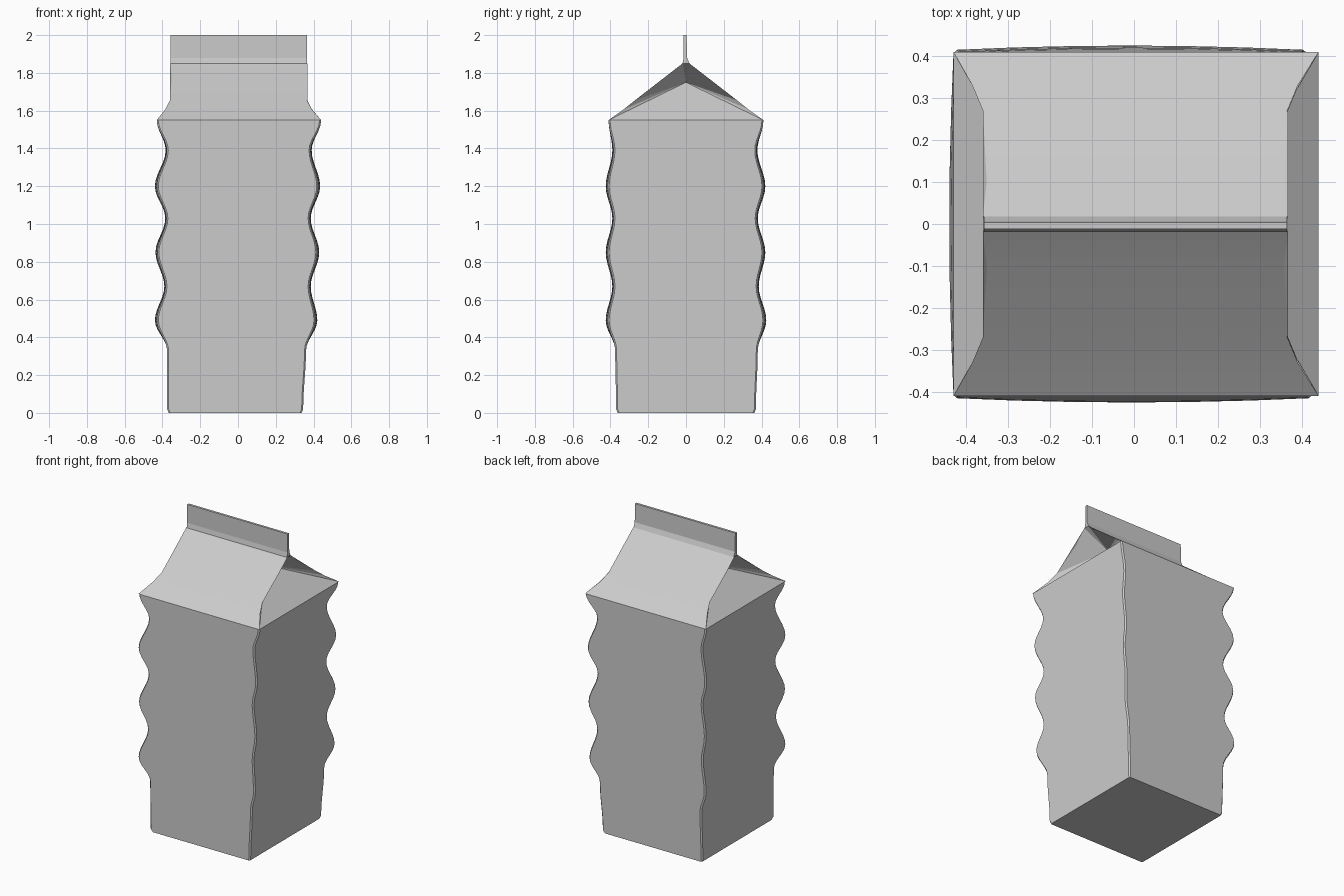
import bpy, bmesh, math
from mathutils import Vector

cube = bpy.data.objects.get("Cube")
if cube:
    bpy.data.objects.remove(cube, do_unlink=True)

card = bpy.data.materials.new("plain_card_grey")
card.use_nodes = True
GREY = (0.6, 0.6, 0.6, 1)
card.diffuse_color = GREY
card.node_tree.nodes["Principled BSDF"].inputs["Base Color"].default_value = GREY


def make(name, verts, faces):
    mesh = bpy.data.meshes.new(name)
    mesh.from_pydata(verts, [], faces)
    mesh.materials.append(card)
    obj = bpy.data.objects.new(name, mesh)
    bpy.context.collection.objects.link(obj)
    bm = bmesh.new()
    bm.from_mesh(mesh)
    bmesh.ops.recalc_face_normals(bm, faces=bm.faces)
    bm.to_mesh(mesh)
    bm.free()
    return obj


# Wall outline keys: height, then reach to -x, +x, -y, +y, and mid-wall bulge
KEYS = [
    (0.02, .375, .345, .37, .37, 0),
    (0.33, .375, .36, .375, .38, 0),
    (0.49, .44, .42, .425, .425, .01),
    (0.67, .39, .385, .39, .385, .006),
    (0.85, .437, .43, .425, .42, .01),
    (1.03, .385, .385, .39, .38, .006),
    (1.20, .44, .435, .425, .42, .01),
    (1.39, .383, .39, .39, .378, .006),
    (1.55, .43, .44, .41, .41, 0),
]
SEG, CUT = 6, 0.008


def ring(z, l, r, f, b, bulge):
    """Square outline with narrow cut corners, running front, left, back, right."""
    pts = []
    for side in range(4):
        for i in range(SEG + 1):
            t = 2 * i / SEG - 1
            out = bulge * (1 - t * t)
            u = (t + 1) / 2
            x = -l + CUT + u * (l + r - 2 * CUT)
            y = -f + CUT + u * (f + b - 2 * CUT)
            pts.append([(x, -f - out, z), (r + out, y, z),
                        (r - l - x, b + out, z), (-l - out, b - f - y, z)][side])
    return pts


def ease(a, b, t):
    s = (1 - math.cos(math.pi * t)) / 2
    return (a[0] + (b[0] - a[0]) * t,) + tuple(p + (q - p) * s for p, q in zip(a[1:], b[1:]))


# Body: wavy walls lofted through eased rings, with a slightly tucked base
levels = [(0, .367, .337, .362, .362, 0), KEYS[0]]
for a, b in zip(KEYS, KEYS[1:]):
    levels += [ease(a, b, k / 6) for k in range(1, 7)]
rows = [ring(z, l - g, r - g, f - g, b - g, g) for z, l, r, f, b, g in levels]
n = len(rows[0])
faces = [(j * n + k, j * n + (k + 1) % n, (j + 1) * n + (k + 1) % n, (j + 1) * n + k)
         for j in range(len(rows) - 1) for k in range(n)]
faces += [tuple(reversed(range(n))), tuple(range((len(rows) - 1) * n, len(rows) * n))]
body = make("carton_body", [p for row in rows for p in row], faces)

# Each wall keeps one shading direction so the card reads as a flat panel
SIDES = [Vector(v) for v in ((0, -1, 0), (1, 0, 0), (0, 1, 0), (-1, 0, 0))]
mesh = body.data
normals = [None] * len(mesh.loops)
for poly in mesh.polygons:
    poly.use_smooth = True
    n0 = poly.normal
    if abs(n0.z) > 0.95:
        direction = n0.copy()
    else:
        close = [s for s in SIDES if s.dot(n0) > 0.35]
        direction = sum(close, Vector()).normalized()
    for li in poly.loop_indices:
        normals[li] = direction
mesh.normals_split_custom_set(normals)

# Roof: two sloping panels whose side edges tuck in, then run up to the ridge
for name, s in (("front_roof_panel", -1), ("back_roof_panel", 1)):
    profile = [(.43, .44, .41, 1.55), (.385, .39, .33, 1.607), (.36, .365, .27, 1.655),
               (.36, .367, .10, 1.78), (.36, .367, .018, 1.85)]
    verts = [p for l, r, y, z in profile for p in ((-l, s * y, z), (r, s * y, z))]
    panel = make(name, verts, [(2 * i, 2 * i + 1, 2 * i + 3, 2 * i + 2) for i in range(4)])
    if panel.data.polygons[0].normal.z < 0:
        panel.data.flip_normals()
    panel.data.shade_smooth()

# Gussets: folded triangle on each end with flaps rising under the roof edges
for name, s, eave, edge in (("left_gusset", 1, .44, .367), ("right_gusset", -1, .43, .36)):
    verts = [(s * .2, 0, 1.75)]
    for t in (-1, 1):
        verts += [(s * eave, t * .41, 1.55), (s * (edge + .025), t * .33, 1.607),
                  (s * edge, t * .27, 1.655), (s * edge, t * .018, 1.85)]
    tris = [(0, 1, 5), (0, 4, 8)]
    for base in (1, 5):
        tris += [(0, base + i, base + i + 1) for i in range(3)]
    gusset = make(name, verts, tris)
    if gusset.data.polygons[0].normal.z < 0:
        gusset.data.flip_normals()

# Sealed fin along the ridge, flaring into the roof at its foot
fin_profile = [(-.018, 1.85), (.018, 1.85), (.006, 1.88), (.003, 2), (-.012, 2), (-.012, 1.88)]
verts = [(x, y, z) for x in (-.357, .365) for y, z in fin_profile]
m = len(fin_profile)
faces = [(i, (i + 1) % m, m + (i + 1) % m, m + i) for i in range(m)]
faces += [tuple(range(m)), tuple(range(m, 2 * m))]
make("top_seal_fin", verts, faces)
